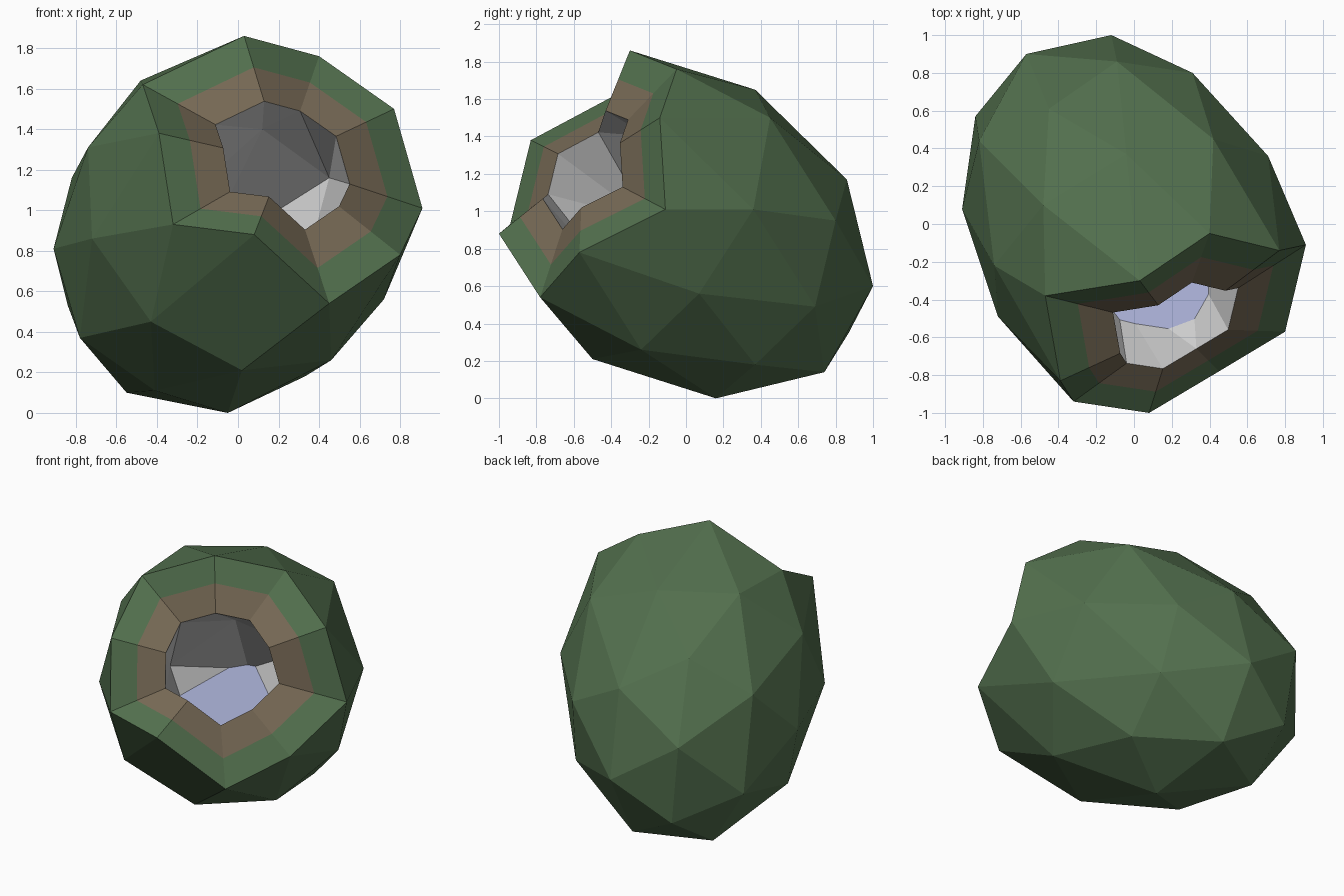
import bpy, bmesh
from mathutils import Vector

if "Cube" in bpy.data.objects:
    bpy.data.objects.remove(bpy.data.objects["Cube"])


def make(name, verts, faces, color=None):
    me = bpy.data.meshes.new(name)
    me.from_pydata([tuple(v) for v in verts], [], faces)
    ob = bpy.data.objects.new(name, me)
    bpy.context.collection.objects.link(ob)
    if color:
        mat = bpy.data.materials.new(name + "_colour")
        mat.diffuse_color = (*color, 1)
        mat.use_nodes = True
        mat.node_tree.nodes["Principled BSDF"].inputs["Base Color"].default_value = mat.diffuse_color
        me.materials.append(mat)
    return ob


def vecs(pts):
    return [Vector(p) for p in pts]


def ring_to_ring(a, b, n=10):
    """Triangle strip between two rings of n, b offset half a step after a."""
    out = []
    for i in range(n):
        j = (i + 1) % n
        out += [(a + i, a + j, b + i), (a + j, b + j, b + i)]
    return out


def cap(w, v, pole):
    """Close a ring of ten with a ring of five and a pole."""
    out = []
    for k in range(5):
        p, c, n = w + (2 * k - 1) % 10, w + 2 * k, w + 2 * k + 1
        a, b = v + k, v + (k + 1) % 5
        out += [(p, c, a), (c, n, a), (n, b, a), (a, b, pole)]
    return out


def annulus(a, b, n=10):
    return [(a + i, b + i, b + (i + 1) % n, a + (i + 1) % n) for i in range(n)]


# Rings of the faceted egg, from the jagged opening to the back
rim = vecs([(.03, -.30, 1.86), (.40, -.05, 1.76), (.77, -.14, 1.50), (.91, -.11, 1.01),
            (.80, -.57, .78), (.45, -.78, .54), (.08, -1.0, .88), (-.32, -.94, .93),
            (-.39, -.83, 1.38), (-.47, -.38, 1.62)])
middle = vecs([(-.04, .37, 1.65), (.42, .45, 1.50), (.71, .36, 1.01), (.72, .07, .56),
               (.46, -.24, .26), (.02, -.50, .21), (-.43, -.63, .45), (-.72, -.49, .86),
               (-.74, -.22, 1.31), (-.48, .10, 1.64)])
rear = vecs([(-.45, .61, 1.38), (-.09, .86, 1.17), (.31, .80, .95), (.36, .69, .49),
             (.33, .37, .18), (-.05, .16, 0), (-.41, -.05, .11), (-.78, 0, .37),
             (-.91, .08, .81), (-.82, .44, 1.16)])
tail = vecs([(-.57, .90, .90), (-.12, 1.0, .60), (-.11, .74, .14), (-.55, .49, .10),
             (-.84, .57, .53), (-.50, .87, .35)])

# Cut edge: copies of the rim shrunk towards the middle of the opening
mouth = Vector((.22, -.55, 1.24))
husk_edge = [mouth + (p - mouth) * .75 for p in rim]
flesh_edge = [mouth + (p - mouth) * .48 for p in rim]

# Green husk with the outer part of the cut
make("husk", rim + middle + rear + tail + husk_edge,
     ring_to_ring(0, 10)
     + [f for i in range(10) for j in [(i + 1) % 10]
        for f in ((10 + i, 10 + j, 20 + j), (10 + i, 20 + j, 20 + i))]
     + cap(20, 30, 35) + annulus(0, 36), (.085, .16, .075))

# Brown shell band
make("shell_band", husk_edge + flesh_edge, annulus(0, 10), (.18, .14, .09))

# Grey hollow inside
hollow = vecs([(.12, -.20, 1.40), (.45, .10, 1.16), (.30, -.20, .60),
               (-.10, -.35, .60), (-.38, -.20, .95), (-.20, .40, .75)])
flesh = make("flesh", flesh_edge + hollow, [f[::-1] for f in cap(0, 10, 15)])

# Flat liquid surface, filled from a level cut through the hollow
bm = bmesh.new()
bm.from_mesh(flesh.data)
cut = bmesh.ops.bisect_plane(bm, geom=bm.verts[:] + bm.edges[:] + bm.faces[:],
                             plane_co=(0, 0, .80), plane_no=(0, 0, 1))["geom_cut"]
edges = [e for e in cut if isinstance(e, bmesh.types.BMEdge)]
loop = [edges[0].verts[0]]
nxt = edges[0].verts[1]
used = {edges[0]}
while nxt is not loop[0]:
    loop.append(nxt)
    e = next((e for e in edges if e not in used and nxt in e.verts), None)
    if e is None:
        break
    used.add(e)
    nxt = e.other_vert(nxt)
pts = [v.co.copy() for v in loop]
bm.free()
area = sum(p.x * q.y - q.x * p.y for p, q in zip(pts, pts[1:] + pts[:1]))
if area < 0:
    pts.reverse()
make("liquid", pts, [tuple(range(len(pts)))], (.46, .50, .77))
